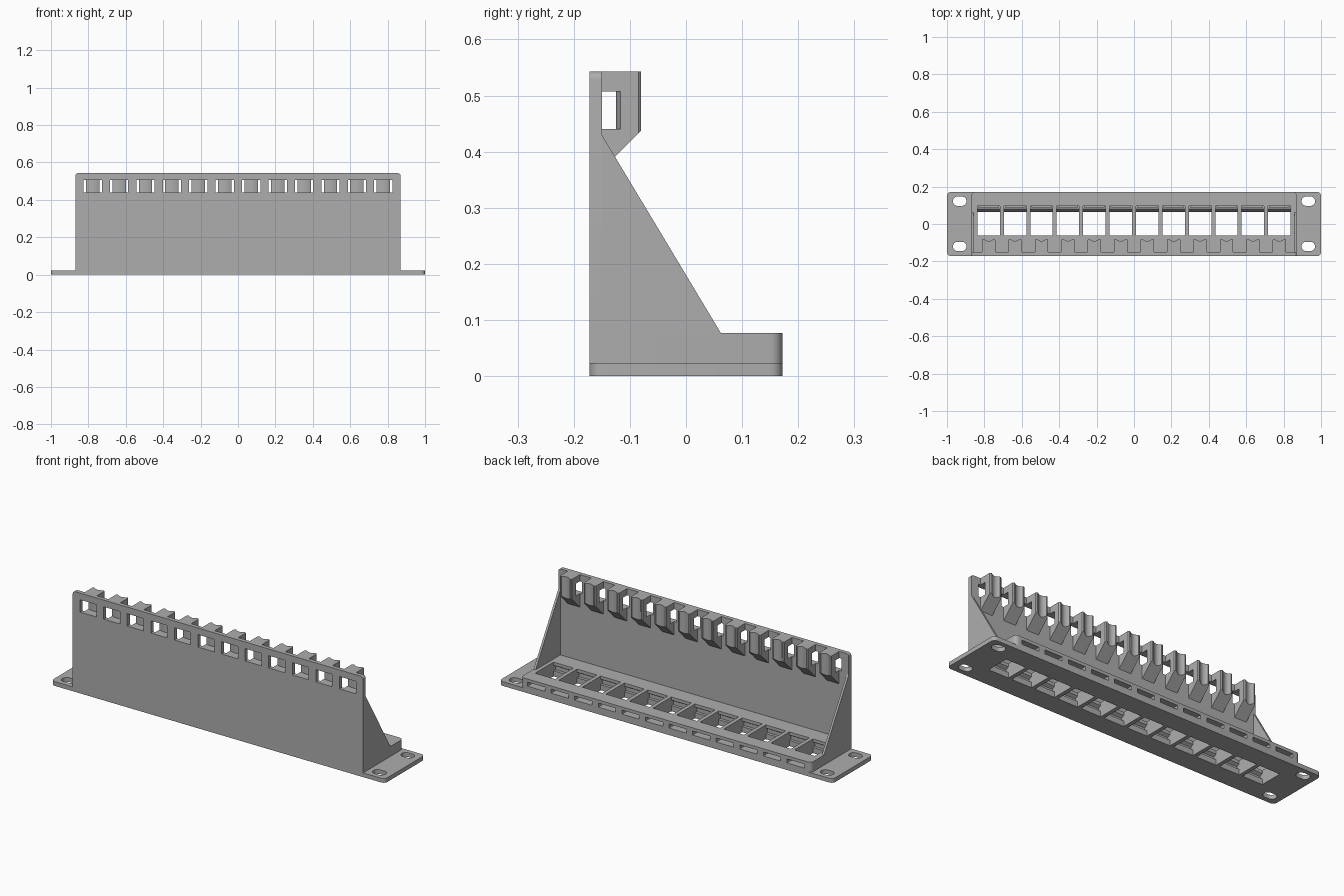
import bpy, bmesh
from math import sin, cos, pi
from mathutils import Vector

cube = bpy.data.objects.get("Cube")
if cube:
    bpy.data.objects.remove(cube, do_unlink=True)

grey = bpy.data.materials.new("plain grey")
grey.use_nodes = True
colour = (0.42, 0.42, 0.42, 1)
grey.diffuse_color = colour
grey.node_tree.nodes["Principled BSDF"].inputs["Base Color"].default_value = colour

COUNT, PITCH = 12, 0.1413
CENTRES = [(i - (COUNT - 1) / 2) * PITCH for i in range(COUNT)]
FRONT, BACK = -0.172, 0.172
BASE_Z, BLOCK_Z, TOP_Z = 0.023, 0.077, 0.543
SIDE, WALL_Y = 0.87, -0.15


def prism(bm, outline, axis, lo, hi):
    """Extrude a 2D outline along an axis; the outline uses the other two axes."""
    def point(a, b, h):
        return {"x": (h, a, b), "y": (a, h, b), "z": (a, b, h)}[axis]
    low = [bm.verts.new(point(a, b, lo)) for a, b in outline]
    high = [bm.verts.new(point(a, b, hi)) for a, b in outline]
    bm.faces.new(low)
    bm.faces.new(high)
    for i in range(len(low)):
        j = (i + 1) % len(low)
        bm.faces.new((low[i], low[j], high[j], high[i]))


def rect(a0, a1, b0, b1, r=0, corners=(1, 1, 1, 1), steps=6):
    """Rectangle outline with chosen corners rounded, starting top right."""
    if not r:
        return [(a1, b1), (a0, b1), (a0, b0), (a1, b0)]
    points = []
    for k, (a, b, sa, sb) in enumerate(((a1, b1, 1, 1), (a0, b1, -1, 1),
                                        (a0, b0, -1, -1), (a1, b0, 1, -1))):
        if not corners[k]:
            points.append((a, b))
            continue
        for s in range(steps + 1):
            t = pi / 2 * (k + s / steps)
            points.append((a - sa * r + r * cos(t), b - sb * r + r * sin(t)))
    return points


def arc(cx, half, end, sag, steps=10):
    """Shallow arc across x, from end height, displaced by sag at the middle."""
    return [(cx + half * t, end + sag * (1 - t * t))
            for t in (2 * s / steps - 1 for s in range(steps + 1))]


def make(name, bm):
    bmesh.ops.recalc_face_normals(bm, faces=bm.faces[:])
    mesh = bpy.data.meshes.new(name)
    bm.to_mesh(mesh)
    bm.free()
    mesh.materials.append(grey)
    obj = bpy.data.objects.new(name, mesh)
    bpy.context.collection.objects.link(obj)
    return obj


def solid(name, *prisms):
    bm = bmesh.new()
    for args in prisms:
        prism(bm, *args)
    return make(name, bm)


def cut(target, cutter):
    cutter.hide_render = True
    mod = target.modifiers.new("cut", "BOOLEAN")
    mod.operation, mod.solver, mod.object = "DIFFERENCE", "EXACT", cutter
    bpy.context.view_layer.objects.active = target
    bpy.ops.object.modifier_apply(modifier=mod.name)


# Main parts
base = solid("base_plate", (rect(-1, 1, FRONT, BACK, 0.022), "z", 0, BASE_Z))
block = solid("socket_block", (rect(-SIDE, SIDE, FRONT, BACK, 0.022, (1, 1, 0, 0)),
                               "z", BASE_Z, BLOCK_Z))
wall = solid("front_wall", (rect(-SIDE, SIDE, BLOCK_Z, TOP_Z, 0.015, (1, 1, 0, 0)),
                            "y", FRONT, WALL_Y))
brace = [(WALL_Y, BLOCK_Z), (0.062, BLOCK_Z), (WALL_Y, 0.43)]
for name, s in (("left_brace", 1), ("right_brace", -1)):
    solid(name, (brace, "x", *sorted((s * SIDE, s * (SIDE - 0.012)))))

# Cable posts behind the wall: hollowed backs and undersides sloped for support
bm = bmesh.new()
for c in CENTRES:
    prism(bm, [(c + 0.036, WALL_Y), (c - 0.036, WALL_Y)]
          + [(c - 0.036, -0.085), (c - 0.031, -0.08)]
          + arc(c, 0.025, -0.08, -0.011)
          + [(c + 0.031, -0.08), (c + 0.036, -0.085)], "z", 0.33, TOP_Z)
cut_geom = bmesh.ops.bisect_plane(
    bm, geom=bm.verts[:] + bm.edges[:] + bm.faces[:],
    plane_co=Vector((0, -0.08, 0.437)), plane_no=Vector((0, 1, -1)),
    clear_outer=True)["geom_cut"]
bmesh.ops.holes_fill(bm, edges=[e for e in bm.edges if e.is_boundary], sides=0)
posts = make("cable_posts", bm)

# Cutters
tie_holes = solid("tie_window_cutter", *[
    (rect(c - 0.049, c + 0.049, 0.44, 0.507), "y", FRONT - 0.02, WALL_Y + 0.02)
    for c in CENTRES])
tie_paths = solid("tie_path_cutter", *[
    ([(c + 0.045, -0.17), (c - 0.045, -0.17)] + arc(c, 0.045, -0.112, -0.013),
     "z", 0.44, 0.507) for c in CENTRES])
# Stepped socket profile with a catch at one end and a latch ledge at the other
socket = [(-0.062, -0.02), (0.065, -0.02), (0.065, 0.018), (0.08, 0.05),
          (0.095, 0.05), (0.095, 0.1), (-0.062, 0.1), (-0.062, 0.06),
          (-0.078, 0.05), (-0.078, 0.03), (-0.062, 0.03)]
sockets = solid("socket_cutter", *[
    (socket, "x", c - 0.06, c + 0.06) for c in CENTRES])
back_slots = solid("back_slot_cutter", *[
    (rect(c - 0.052, c + 0.052, 0.038, 0.06), "y", 0.088, 0.2) for c in CENTRES])
screw_slots = solid("screw_slot_cutter", *[
    (rect(x - 0.036, x + 0.036, y - 0.025, y + 0.025, 0.0245), "z", -0.1, 0.1)
    for x in (-0.932, 0.932) for y in (-0.12, 0.122)])

cut(wall, tie_holes)
cut(posts, tie_paths)
cut(base, sockets)
cut(base, screw_slots)
cut(block, sockets)
cut(block, back_slots)
for cutter in (tie_holes, tie_paths, sockets, back_slots, screw_slots):
    bpy.data.objects.remove(cutter, do_unlink=True)

# Smooth the rounded corners, keep the rest crisp
bpy.ops.object.select_all(action="DESELECT")
for obj in (base, block, wall, posts):
    obj.select_set(True)
    bpy.context.view_layer.objects.active = obj
bpy.ops.object.shade_smooth_by_angle(angle=0.5)
